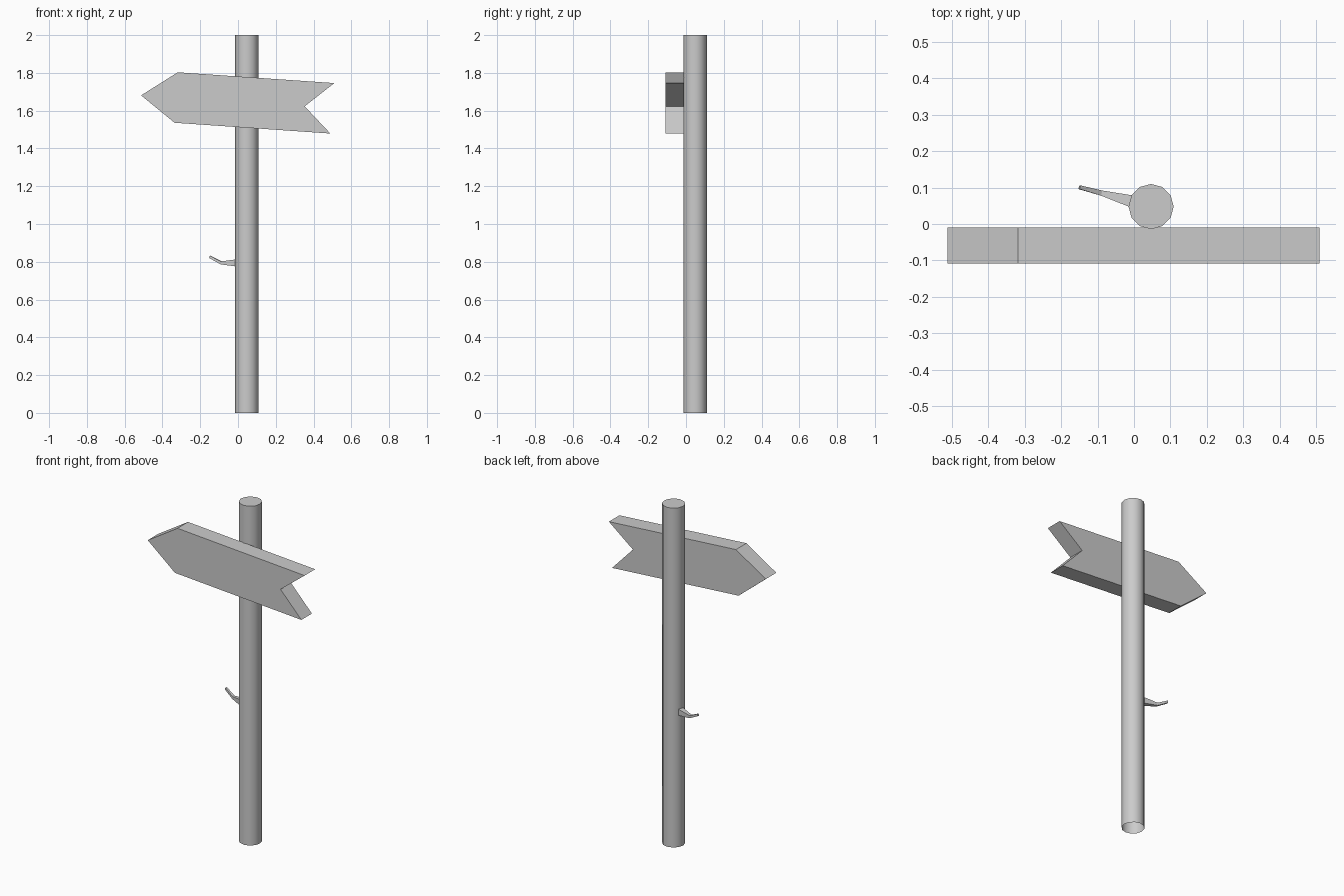
import bpy, bmesh
from math import cos, sin, tau, radians
from mathutils import Vector

if "Cube" in bpy.data.objects:
    bpy.data.objects.remove(bpy.data.objects["Cube"])


def make_object(name, bm):
    bmesh.ops.recalc_face_normals(bm, faces=bm.faces[:])
    mesh = bpy.data.meshes.new(name)
    bm.to_mesh(mesh)
    bm.free()
    obj = bpy.data.objects.new(name, mesh)
    bpy.context.collection.objects.link(obj)
    return obj


def loft(name, sections, cap_start=True, cap_end=True):
    """Skin a list of matching point loops."""
    bm = bmesh.new()
    rings = [[bm.verts.new(p) for p in s] for s in sections]
    n = len(rings[0])
    for a, b in zip(rings, rings[1:]):
        for i in range(n):
            j = (i + 1) % n
            bm.faces.new((a[i], a[j], b[j], b[i]))
    if cap_start:
        bm.faces.new(rings[0][::-1])
    if cap_end:
        bm.faces.new(rings[-1])
    return make_object(name, bm)


# Post: 12 sides, capped on top, open underneath
CX, CY, R, SIDES = 0.047, 0.048, 0.062, 12


def rim(i):
    a = tau * i / SIDES
    return CX + R * cos(a), CY + R * sin(a)


post = loft("post", [[(*rim(i), z) for i in range(SIDES)] for z in (0, 2)],
            cap_start=False)
bpy.context.view_layer.objects.active = post
post.select_set(True)
bpy.ops.object.shade_smooth_by_angle(angle=radians(40))

# Arrow board with pointed left end and notched right end
arrow = [(-0.513, 1.681), (-0.319, 1.803), (0.51, 1.746),
         (0.353, 1.623), (0.489, 1.479), (-0.336, 1.536)]
loft("arrow_board", [[(x, y, z) for x, z in arrow] for y in (-0.108, -0.01)])

# Twig growing out of one facet of the post, bending upward
b0, b1 = rim(5), rim(6)


def quad(p, q, low, high):
    return [(*p, low), (*q, low), (*q, high), (*p, high)]


loft("twig", [
    quad(b0, b1, 0.776, 0.812),
    quad((-0.087, 0.092), (-0.091, 0.078), 0.786, 0.802),
    [(-0.15, 0.106, 0.82), (-0.153, 0.096, 0.82),
     (-0.149, 0.096, 0.832), (-0.147, 0.106, 0.832)],
], cap_start=False)
